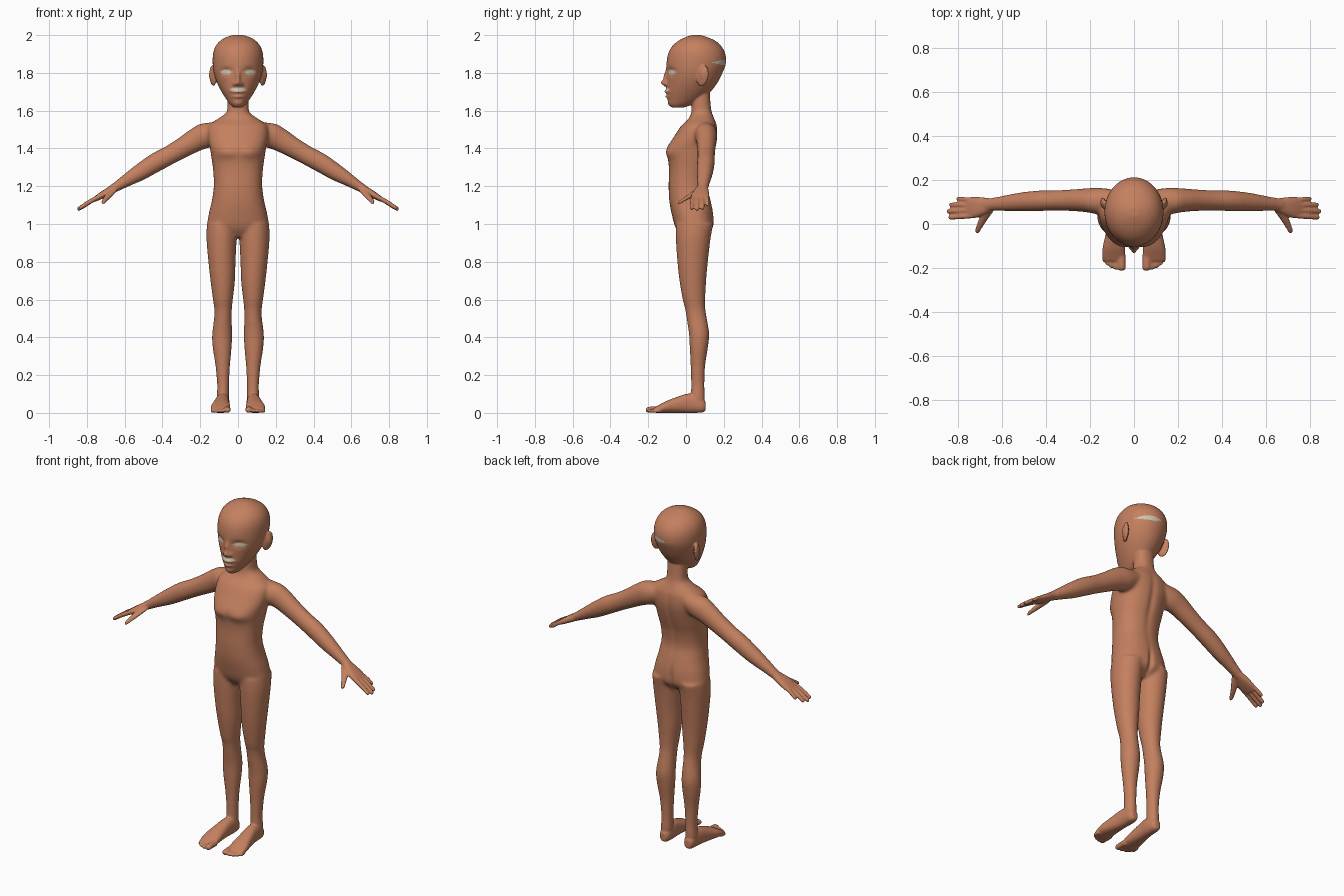
import bpy, bmesh, math
from mathutils import Vector, Matrix

X, Y, Z = Vector((1, 0, 0)), Vector((0, 1, 0)), Vector((0, 0, 1))
ARM_UP = Vector((.5, 0, .866))


def resample(rows, k=5):
    """Smooth Catmull-Rom interpolation of section rows."""
    out = []
    for i in range(len(rows) - 1):
        p0, p1 = rows[max(i - 1, 0)], rows[i]
        p2, p3 = rows[i + 1], rows[min(i + 2, len(rows) - 1)]
        for j in range(k):
            t = j / k
            out.append([.5 * (2 * b + (c - a) * t + (2 * a - 5 * b + 4 * c - d) * t * t
                              + (3 * b - a - 3 * c + d) * t ** 3)
                        for a, b, c, d in zip(p0, p1, p2, p3)])
    return out + [list(rows[-1])]


def tube(bm, rows, u, v, mirror=True, power=2.0, n=40):
    """Loft rows (x, y, z, radius along u, radius along v)."""
    for s in ((1, -1) if mirror else (1,)):
        rings = []
        for x, y, z, a, b in resample(rows):
            ring = []
            for i in range(n):
                t = math.tau * i / n
                c, d = math.cos(t), math.sin(t)
                c = math.copysign(abs(c) ** (2 / power), c)
                d = math.copysign(abs(d) ** (2 / power), d)
                p = Vector((x, y, z)) + u * (a * c) + v * (b * d)
                ring.append(bm.verts.new((p.x * s, p.y, p.z)))
            rings.append(ring)
        faces = [bm.faces.new(rings[0]), bm.faces.new(rings[-1][::-1])]
        for r, q in zip(rings, rings[1:]):
            for i in range(n):
                k = (i + 1) % n
                faces.append(bm.faces.new((r[i], q[i], q[k], r[k])))
        bmesh.ops.recalc_face_normals(bm, faces=faces)


def stacked(rows):
    """(z, half width, front y, back y) to section rows."""
    return [(0, (f + b) / 2, z, w, (b - f) / 2) for z, w, f, b in rows]


def fuse(bm, name, voxel, smooth):
    """Merge overlapping volumes into one smooth skin mesh."""
    me = bpy.data.meshes.new(name)
    bm.to_mesh(me)
    bm.free()
    ob = bpy.data.objects.new(name, me)
    bpy.context.collection.objects.link(ob)
    m = ob.modifiers.new("merge", 'REMESH')
    m.mode, m.voxel_size = 'VOXEL', voxel
    m = ob.modifiers.new("soften", 'SMOOTH')
    m.factor, m.iterations = .5, smooth
    dg = bpy.context.evaluated_depsgraph_get()
    result = bpy.data.meshes.new_from_object(ob.evaluated_get(dg))
    bpy.data.objects.remove(ob)
    return result


core = bmesh.new()
# torso and neck
tube(core, stacked([
    (.93, .09, -.02, .09), (.98, .158, -.055, .142), (1.05, .155, -.075, .145),
    (1.12, .139, -.088, .132), (1.2, .128, -.092, .114), (1.28, .131, -.09, .122),
    (1.34, .139, -.094, .14), (1.4, .148, -.1, .157), (1.46, .16, -.065, .167),
    (1.52, .155, -.025, .164), (1.555, .11, .012, .152), (1.59, .062, .028, .138),
    (1.64, .056, .03, .13), (1.72, .056, .03, .125)]), X, Y, False, 2.3, 64)
# legs
tube(core, [
    (.085, .045, 1.0, .08, .1), (.087, .038, .92, .08, .092), (.085, .035, .8, .072, .081),
    (.081, .036, .7, .065, .071), (.08, .042, .6, .053, .06), (.079, .049, .55, .047, .054),
    (.08, .057, .5, .047, .054), (.084, .069, .42, .053, .054), (.084, .068, .35, .051, .049),
    (.081, .063, .25, .039, .039), (.079, .062, .15, .032, .036),
    (.08, .062, .08, .033, .038), (.08, .06, .02, .03, .036)], X, Y)
# arms
tube(core, [
    (.08, .105, 1.5, .05, .045), (.16, .105, 1.473, .06, .068), (.22, .108, 1.447, .054, .063),
    (.29, .108, 1.406, .049, .055), (.36, .107, 1.366, .046, .051), (.44, .105, 1.323, .047, .051),
    (.52, .1, 1.273, .043, .045), (.58, .095, 1.237, .037, .036), (.64, .09, 1.2, .031, .027),
    (.69, .083, 1.17, .036, .02)], Y, ARM_UP)

skin = bmesh.new()
skin.from_mesh(fuse(core, "core", .008, 10))

# head
tube(skin, stacked([
    (1.617, .025, -.075, -.01), (1.635, .044, -.09, .04), (1.66, .062, -.096, .085),
    (1.7, .087, -.1, .13), (1.75, .112, -.1, .168), (1.8, .128, -.102, .193),
    (1.85, .134, -.103, .211), (1.9, .132, -.095, .208), (1.94, .119, -.074, .188),
    (1.97, .094, -.04, .155), (1.99, .06, .0, .11), (2.001, .022, .035, .075)]),
    X, Y, False, 2.0, 64)

# ears
for s in (1, -1):
    m = (Matrix.Translation((.133 * s, .088, 1.785)) @ Matrix.Rotation(-.4 * s, 4, 'Z')
         @ Matrix.Rotation(-.2, 4, 'X') @ Matrix.Diagonal((.013, .034, .056, 1)))
    bmesh.ops.create_uvsphere(skin, u_segments=24, v_segments=16, radius=1, matrix=m)

# palms, fingers and thumbs
tube(skin, [(.64, .089, 1.198, .026, .02), (.69, .08, 1.17, .041, .02),
            (.73, .075, 1.147, .049, .017), (.762, .075, 1.128, .044, .012)], Y, ARM_UP, power=2.4)
for by, tx, ty, tz, r in ((.038, .843, .03, 1.08, .0122), (.063, .85, .058, 1.075, .0125),
                          (.087, .84, .087, 1.08, .0122), (.109, .808, .115, 1.098, .011)):
    mx, my, mz = (.735 + tx) / 2, (by + ty) / 2, (1.145 + tz) / 2
    tube(skin, [(.735, by, 1.145, r, r), (mx, my, mz + .003, r, r),
                (tx - .008, ty, tz + .005, r * .85, r * .85), (tx, ty, tz, r * .45, r * .45)],
         Y, ARM_UP, n=16)
tube(skin, [(.655, .07, 1.185, .02, .018), (.685, .025, 1.152, .018, .017),
            (.703, -.01, 1.13, .014, .014), (.714, -.034, 1.115, .011, .011),
            (.717, -.041, 1.111, .005, .005)],
     Vector((.85, .5, 0)), Vector((.1, .3, .95)), n=20)

# feet and toes
tube(skin, [(.08, .104, .035, .018, .024), (.08, .085, .04, .03, .038), (.08, .04, .05, .035, .05),
            (.083, 0, .05, .037, .05), (.088, -.06, .04, .044, .04), (.092, -.11, .03, .051, .03),
            (.092, -.15, .019, .051, .019), (.091, -.168, .015, .045, .013)], X, Z, power=2.3)
for x, tip, r in ((.057, -.212, .018), (.082, -.208, .012), (.102, -.2, .0115),
                  (.119, -.189, .011), (.134, -.174, .0105)):
    tube(skin, [(x, -.135, r, r, r), (x, tip + .03, r, r, r * .9),
                (x, tip + .008, r * .9, r, r * .8), (x, tip, r * .8, r * .5, r * .4)], X, Z, n=16)

mesh = fuse(skin, "body", .005, 4)

# sculpted details: centre, radius, push (mirrored in x)
SCULPT = [
    ((.062, -.085, 1.807), (.03, .06, .02), (0, .013, 0)),       # eye sockets
    ((.062, -.08, 1.803), (.018, .05, .01), (0, -.006, 0)),      # eyelids
    ((0, -.1, 1.775), (.013, .06, .035), (0, -.018, 0)),         # nose bridge
    ((0, -.11, 1.745), (.019, .06, .016), (0, -.025, 0)),        # nose tip
    ((.02, -.1, 1.74), (.01, .05, .01), (0, -.008, 0)),          # nostrils
    ((0, -.1, 1.702), (.035, .05, .011), (0, -.013, 0)),         # upper lip
    ((0, -.1, 1.674), (.028, .05, .009), (0, -.011, 0)),         # lower lip
    ((0, -.09, 1.635), (.03, .05, .018), (0, -.005, 0)),         # chin
    ((.15, .083, 1.79), (.012, .015, .028), (-.008, 0, 0)),      # ear hollows
    ((.065, -.09, 1.375), (.06, .06, .03), (0, -.01, 0)),        # chest
    ((0, .14, 1.0), (.014, .06, .07), (0, -.014, 0)),            # seat cleft
    ((0, .16, 1.35), (.02, .06, .17), (0, -.008, 0)),            # spine groove
]
for vert in mesh.vertices:
    p = vert.co.copy()
    q = Vector((abs(p.x), p.y, p.z))
    for c, r, d in SCULPT:
        if abs(q.z - c[2]) > 3 * r[2]:
            continue
        e = sum(((q[i] - c[i]) / r[i]) ** 2 for i in range(3))
        if e < 9:
            w = math.exp(-e)
            p += Vector((math.copysign(d[0], p.x), d[1], d[2])) * w
    p.z = max(p.z, 0)
    vert.co = p

# colours
mesh.materials.clear()
for name, col in (("skin brown", (.55, .215, .115, 1)), ("pale cream", (.6, .55, .42, 1))):
    mat = bpy.data.materials.new(name)
    mat.diffuse_color = col
    mesh.materials.append(mat)


def lens(a, b, ca, cb, ra, rb):
    return abs(b - cb) < rb * (1 - ((a - ca) / ra) ** 2)


# pale patches over eyes, upper lip and back of head
for f in mesh.polygons:
    x, y, z = f.center
    f.use_smooth = True
    pale = False
    if z > 1.65 and y < 0:
        pale = lens(abs(x), z, .063, 1.805, .034, .014) or lens(x, z, 0, 1.711, .046, .015)
    elif z > 1.8 and y > .1:
        pale = lens(x, z, .05, 1.855, .065, .014)
    f.material_index = int(pale)

body = bpy.data.objects.new("body", mesh)
bpy.context.collection.objects.link(body)
